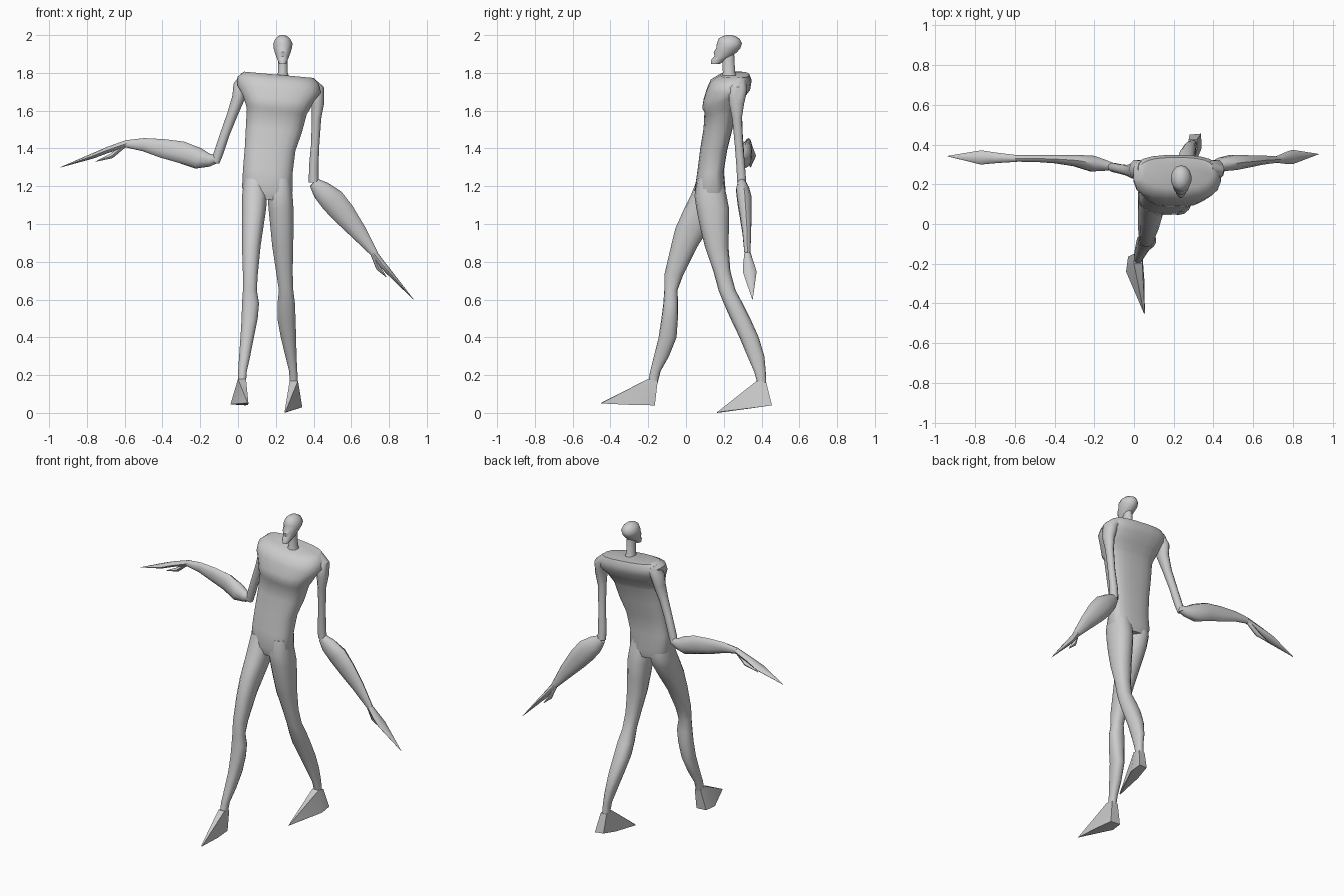
import bpy, bmesh
from math import cos, sin, pi, copysign
from mathutils import Vector


def finish(name, bm, angle=0.8):
    bmesh.ops.recalc_face_normals(bm, faces=bm.faces)
    me = bpy.data.meshes.new(name)
    bm.to_mesh(me)
    bm.free()
    ob = bpy.data.objects.new(name, me)
    bpy.context.collection.objects.link(ob)
    bpy.ops.object.select_all(action='DESELECT')
    ob.select_set(True)
    bpy.context.view_layer.objects.active = ob
    bpy.ops.object.shade_smooth_by_angle(angle=angle)
    return ob


def skin(name, rings):
    bm = bmesh.new()
    vs = [[bm.verts.new(p) for p in r] for r in rings]
    n = len(vs[0])
    for a, b in zip(vs, vs[1:]):
        for i in range(n):
            bm.faces.new((a[i], a[(i + 1) % n], b[(i + 1) % n], b[i]))
    bm.faces.new(vs[0])
    bm.faces.new(vs[-1])
    return finish(name, bm)


def spow(v, e):
    return copysign(abs(v) ** e, v)


def stack(name, rows, n=14, e=1.0, tilt=0.0, mid=0.5):
    """Horizontal slices: z, x min, x max, y front, y back."""
    rings = []
    for z, x0, x1, y0, y1 in rows:
        cx, ax, yc = (x0 + x1) / 2, (x1 - x0) / 2, y0 + (y1 - y0) * mid
        ring = []
        for i in range(n):
            t = 2 * pi * (i + 0.5) / n
            c, s = spow(cos(t), e), spow(sin(t), e)
            ring.append((cx + ax * c, yc + s * ((y1 - yc) if s > 0 else (yc - y0)),
                         z + tilt * ax * c))
        rings.append(ring)
    return skin(name, rings)


def tube(name, rows, n=10):
    """Limb along a path: x, y, z, radius across, radius in depth."""
    pts = [Vector(r[:3]) for r in rows]
    rings = []
    for i, r in enumerate(rows):
        d = (pts[min(i + 1, len(pts) - 1)] - pts[max(i - 1, 0)]).normalized()
        u = Vector((0, 1, 0)).cross(d).normalized()
        v = d.cross(u)
        rings.append([pts[i] + u * r[3] * cos(2 * pi * k / n) + v * r[4] * sin(2 * pi * k / n)
                      for k in range(n)])
    return skin(name, rings)


def hull(name, pts):
    bm = bmesh.new()
    for p in pts:
        bm.verts.new(p)
    bmesh.ops.convex_hull(bm, input=bm.verts)
    return finish(name, bm, 0.6)


# Torso, with a step under the chest
stack("torso", [
    (1.13, .05, .26, .06, .20), (1.18, .02, .29, .045, .21), (1.28, .025, .29, .06, .20),
    (1.40, .035, .305, .075, .22), (1.50, .04, .34, .092, .245), (1.595, .045, .365, .097, .265),
    (1.615, .04, .378, .085, .275), (1.66, .025, .40, .093, .30), (1.715, -.005, .44, .11, .34),
    (1.76, -.005, .43, .13, .348), (1.79, .03, .40, .18, .335)],
    n=20, e=.75, tilt=-.09, mid=.6)

# Head and neck
stack("neck", [(1.77, .20, .275, .185, .275), (1.80, .21, .264, .195, .26),
               (1.90, .212, .262, .19, .255)])
stack("head", [
    (1.848, .217, .255, .132, .18), (1.87, .208, .264, .134, .215), (1.888, .20, .272, .152, .245),
    (1.91, .193, .28, .146, .27), (1.93, .187, .286, .16, .288), (1.955, .185, .29, .163, .296),
    (1.98, .196, .278, .172, .285), (1.995, .213, .26, .195, .26), (2.0, .228, .245, .215, .24)])

# Right leg striding forward
stack("right_leg", [
    (1.24, .03, .15, .06, .19), (1.15, .02, .155, .025, .205), (1.08, .02, .15, -.01, .185),
    (.98, .02, .135, -.055, .125), (.88, .02, .12, -.08, .06), (.73, .025, .105, -.115, -.015),
    (.65, .025, .10, -.115, -.045), (.58, .02, .112, -.12, -.042), (.50, .018, .105, -.13, -.043),
    (.40, .012, .085, -.145, -.05), (.30, .005, .065, -.17, -.09), (.22, .0, .047, -.19, -.135),
    (.16, .0, .042, -.20, -.15)], e=.85)
# Left leg trailing behind
stack("left_leg", [
    (1.24, .165, .28, .06, .195), (1.15, .155, .29, .045, .215), (1.08, .16, .295, .055, .228),
    (.98, .17, .295, .075, .227), (.88, .18, .293, .10, .225), (.75, .20, .29, .145, .235),
    (.65, .215, .293, .172, .262), (.58, .208, .302, .20, .30), (.50, .207, .305, .235, .34),
    (.40, .225, .308, .283, .385), (.30, .25, .31, .325, .415), (.22, .27, .314, .36, .422),
    (.15, .273, .317, .38, .425)], e=.85)

# Pointed feet
hull("right_foot", [
    (0, -.2, .18), (.042, -.2, .18), (0, -.15, .17), (.042, -.15, .17), (-.03, -.165, .045),
    (.04, -.165, .04), (-.04, -.24, .045), (.052, -.28, .042), (.055, -.45, .05), (.05, -.45, .053)])
hull("left_foot", [
    (.273, .375, .17), (.317, .375, .17), (.275, .425, .16), (.317, .425, .16), (.28, .45, .045),
    (.338, .455, .04), (.34, .38, .03), (.262, .35, .025), (.245, .165, 0), (.25, .165, .004)])

# Right arm raised to the side
tube("right_upper_arm", [
    (.045, .28, 1.785, .03, .04), (.012, .275, 1.73, .038, .05), (.003, .268, 1.67, .034, .042),
    (-.03, .27, 1.58, .028, .028), (-.068, .277, 1.48, .025, .024), (-.105, .285, 1.37, .025, .024),
    (-.118, .29, 1.325, .02, .02)])
tube("right_forearm", [
    (-.10, .288, 1.345, .018, .018), (-.15, .296, 1.338, .034, .03), (-.21, .304, 1.347, .056, .042),
    (-.30, .32, 1.38, .058, .03), (-.40, .327, 1.40, .05, .022), (-.50, .33, 1.42, .035, .018),
    (-.60, .33, 1.425, .018, .017)])
tube("right_hand", [
    (-.59, .33, 1.426, .018, .017), (-.69, .333, 1.392, .016, .026), (-.77, .335, 1.36, .014, .036),
    (-.94, .342, 1.30, .001, .001)], 8)
tube("right_thumb", [
    (-.60, .33, 1.418, .012, .012), (-.67, .335, 1.36, .013, .016), (-.755, .338, 1.33, .001, .001)], 8)

# Left arm hanging outward
tube("left_upper_arm", [
    (.375, .28, 1.755, .03, .04), (.415, .275, 1.71, .042, .05), (.422, .268, 1.64, .034, .042),
    (.415, .27, 1.56, .025, .027), (.408, .28, 1.42, .022, .023), (.40, .29, 1.30, .025, .024),
    (.40, .295, 1.22, .026, .025)])
tube("left_forearm", [
    (.40, .295, 1.22, .028, .022), (.44, .30, 1.18, .052, .036), (.50, .31, 1.125, .067, .04),
    (.56, .315, 1.055, .062, .033), (.64, .322, .955, .044, .024), (.725, .325, .84, .019, .016)])
tube("left_hand", [
    (.715, .325, .85, .019, .016), (.765, .332, .785, .018, .03), (.80, .338, .745, .015, .036),
    (.93, .352, .60, .001, .001)], 8)
tube("left_thumb", [
    (.715, .325, .84, .013, .012), (.745, .335, .765, .013, .016), (.787, .34, .718, .001, .001)], 8)
